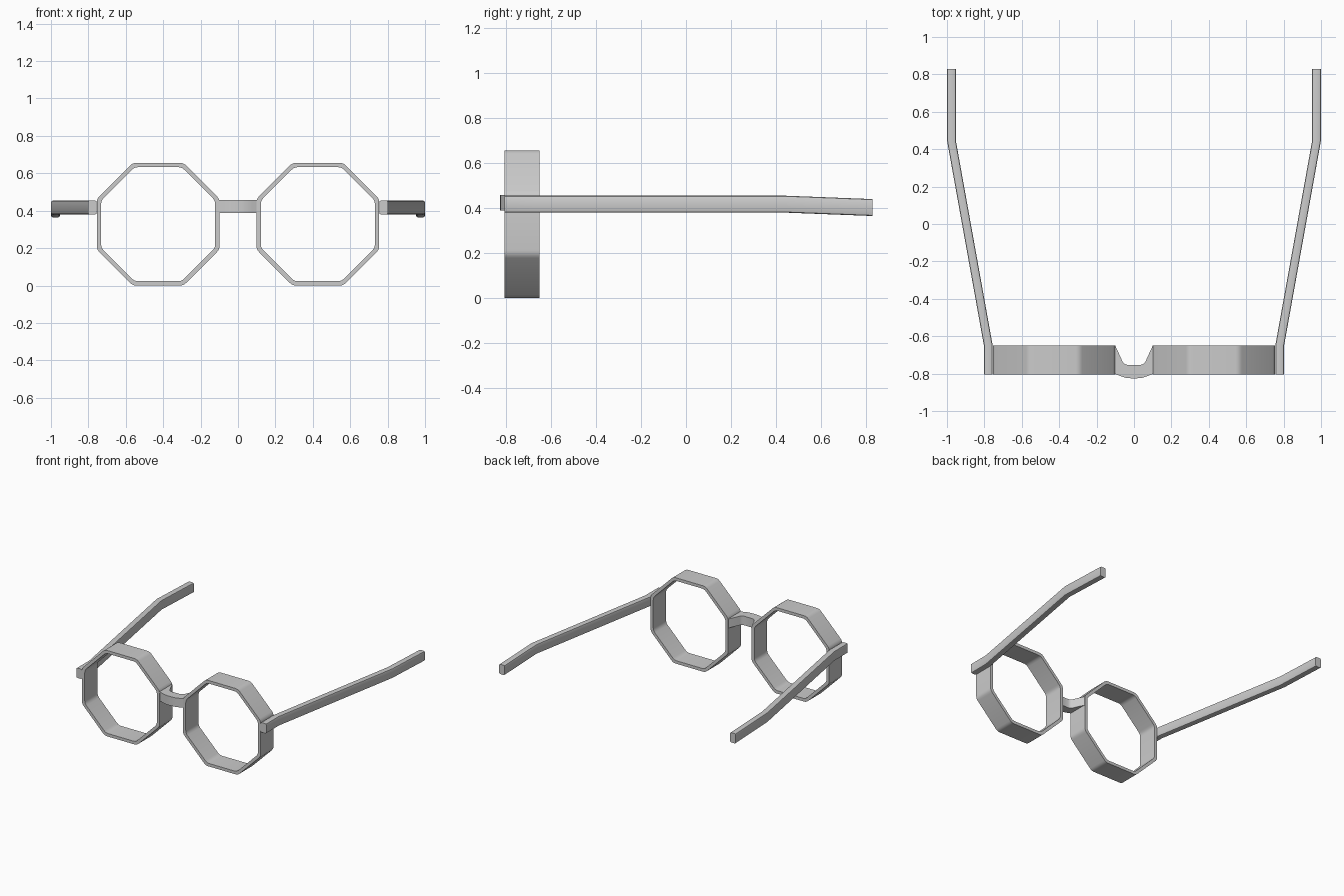
import bpy, bmesh, math
from mathutils import Vector

if "Cube" in bpy.data.objects:
    bpy.data.objects.remove(bpy.data.objects["Cube"])


def finish(name, bm, mirror=False):
    bmesh.ops.recalc_face_normals(bm, faces=bm.faces)
    me = bpy.data.meshes.new(name)
    bm.to_mesh(me)
    bm.free()
    ob = bpy.data.objects.new(name, me)
    bpy.context.collection.objects.link(ob)
    if mirror:
        ob.modifiers.new("mirror", 'MIRROR').use_mirror_merge = False
    bpy.ops.object.select_all(action='DESELECT')
    ob.select_set(True)
    bpy.context.view_layer.objects.active = ob
    bpy.ops.object.shade_smooth_by_angle(angle=math.radians(30))
    return ob


def loft(bm, rings, closed=False):
    """Skin a list of point rings; cap the ends unless the chain is closed."""
    vs = [[bm.verts.new(p) for p in r] for r in rings]
    n = len(vs[0])
    pairs = list(zip(vs, vs[1:])) + ([(vs[-1], vs[0])] if closed else [])
    for a, b in pairs:
        for i in range(n):
            j = (i + 1) % n
            bm.faces.new((a[i], a[j], b[j], b[i]))
    if not closed:
        bm.faces.new(vs[0])
        bm.faces.new(vs[-1])


def octagon(apothem, y, cx, cz, cut):
    """Octagon with softly rounded corners, standing in the xz plane."""
    r = apothem / math.cos(math.pi / 8)
    c = [Vector((cx + r * math.cos(a), y, cz + r * math.sin(a)))
         for a in (math.pi / 8 + k * math.pi / 4 for k in range(8))]
    pts = []
    for k in range(8):
        p = c[k]
        a = p + (c[k - 1] - p).normalized() * cut
        b = p + (c[(k + 1) % 8] - p).normalized() * cut
        for t in (0, 0.33, 0.67, 1):
            pts.append(a * (1 - t) ** 2 + p * 2 * t * (1 - t) + b * t * t)
    return pts


# Lens rims: deep octagonal bands
bm = bmesh.new()
cx, cz, R, W = 0.427, 0.328, 0.328, 0.023
loft(bm, [octagon(R, -0.805, cx, cz, 0.02), octagon(R, -0.65, cx, cz, 0.02),
          octagon(R - W, -0.65, cx, cz, 0.02), octagon(R - W, -0.805, cx, cz, 0.02)],
     closed=True)
finish("lens_rim", bm, mirror=True)

# Bridge: arched plan outline extruded upward
half = [(0.105, -0.80), (0.075, -0.812), (0.045, -0.822), (0.015, -0.825)]
back = [(0.035, -0.753), (0.05, -0.748), (0.06, -0.738), (0.098, -0.655), (0.105, -0.65)]
right = list(reversed(half))
outline = right + list(reversed(back)) + [(-x, y) for x, y in back] + [(-x, y) for x, y in half]
bm = bmesh.new()
loft(bm, [[(x, y, z) for x, y in outline] for z in (0.389, 0.458)])
finish("bridge", bm)

# Temple arms: bent bar with softened edges
path = [(0.779, -0.805, 0.417), (0.779, -0.65, 0.417),
        (0.975, 0.44, 0.417), (0.976, 0.828, 0.402)]
w, h, c = 0.0235, 0.0375, 0.009
section = [(w, h - c), (w - c * 0.3, h - c * 0.3), (w - c, h)]
section = section + [(-x, z) for x, z in reversed(section)]
section = section + [(-x, -z) for x, z in section]
bm = bmesh.new()
loft(bm, [[(x + sx, y, z + sz) for sx, sz in section] for x, y, z in path])
finish("temple_arm", bm, mirror=True)
